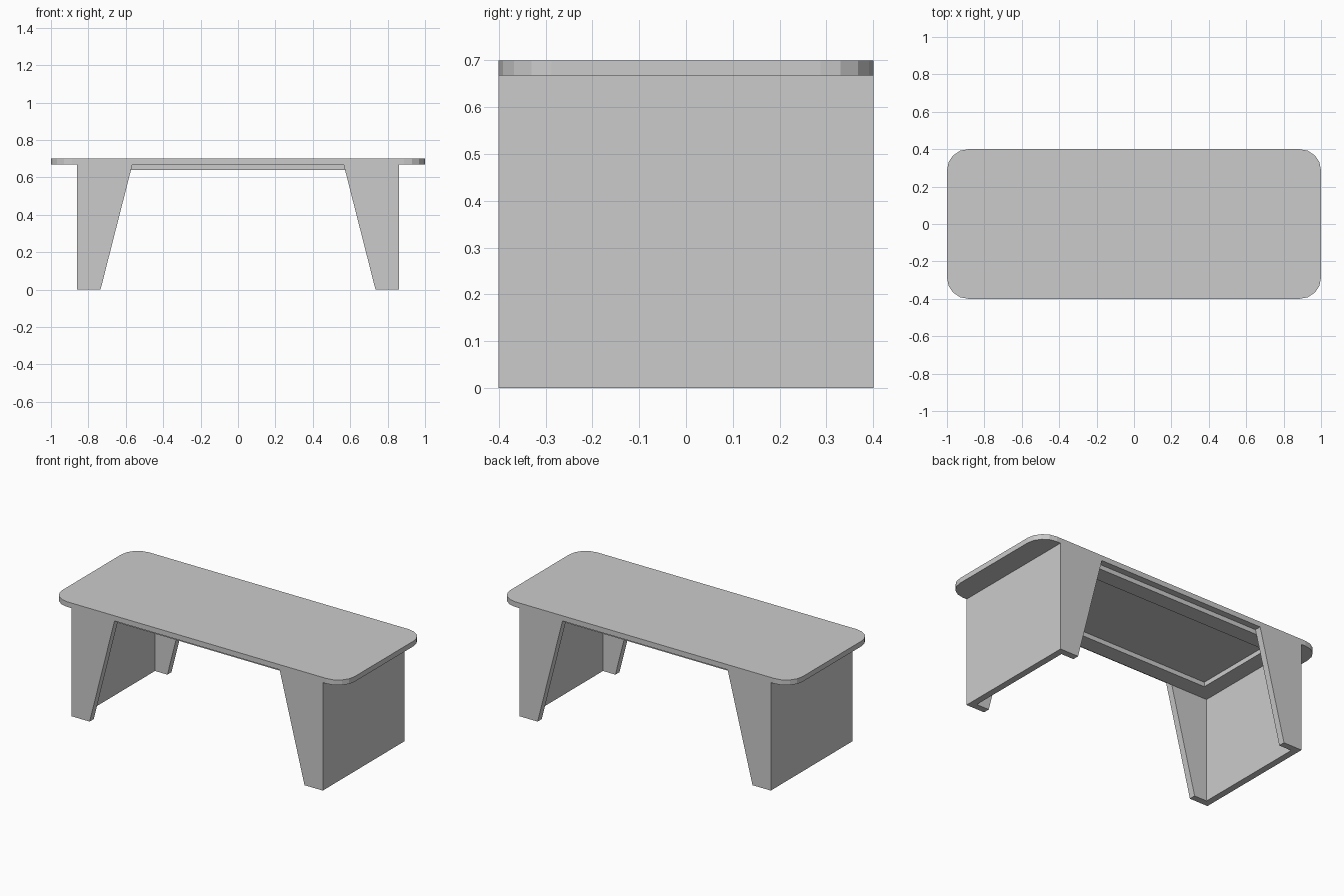
import bpy, bmesh
from math import cos, sin, pi
from mathutils import Vector

if "Cube" in bpy.data.objects:
    bpy.data.objects.remove(bpy.data.objects["Cube"])

T = 0.04                    # leg panel thickness
TOP_LOW, TOP_HIGH = 0.668, 0.70
RAIL_LOW = 0.64


def prism(name, outline, axis, lo, hi, mirror=(False, False)):
    """Extrude a 2D outline along y (outline in x,z) or z (outline in x,y)."""
    place = (lambda a, b: (a, lo, b)) if axis == 'y' else (lambda a, b: (a, b, lo))
    push = Vector((0, hi - lo, 0)) if axis == 'y' else Vector((0, 0, hi - lo))
    bm = bmesh.new()
    face = bm.faces.new([bm.verts.new(place(a, b)) for a, b in outline])
    new = bmesh.ops.extrude_face_region(bm, geom=[face], use_keep_orig=True)["geom"]
    bmesh.ops.translate(bm, vec=push, verts=[g for g in new if isinstance(g, bmesh.types.BMVert)])
    bmesh.ops.recalc_face_normals(bm, faces=bm.faces)
    mesh = bpy.data.meshes.new(name)
    bm.to_mesh(mesh)
    bm.free()
    ob = bpy.data.objects.new(name, mesh)
    bpy.context.collection.objects.link(ob)
    if any(mirror):
        m = ob.modifiers.new("mirror", 'MIRROR')
        m.use_axis = (mirror[0], mirror[1], False)
        m.use_mirror_merge = False
    return ob


def rect(x0, x1, y0, y1):
    return [(x0, y0), (x1, y0), (x1, y1), (x0, y1)]


# Tabletop with faceted rounded corners
R, SEG = 0.113, 4
corners = [(1, 1), (-1, 1), (-1, -1), (1, -1)]
outline = []
for q, (sx, sy) in enumerate(corners):
    for i in range(SEG + 1):
        a = (q + i / SEG) * pi / 2
        outline.append((sx * (1 - R) + R * cos(a), sy * (0.4 - R) + R * sin(a)))
prism("tabletop", outline, 'z', TOP_LOW, TOP_HIGH)

# Full-width end panels
prism("end_panel", rect(0.86 - T, 0.86, -0.4 + T, 0.4 - T), 'z', 0, TOP_LOW, (True, False))

# Tapered side panels that wrap around the end panels
prism("tapered_leg_side", [(0.735, 0), (0.86, 0), (0.86, TOP_LOW), (0.565, TOP_LOW)],
      'y', -0.4, -0.4 + T, (True, True))

# Support frame under the top: long rails and cross rails
prism("long_rail", rect(-0.86 + T, 0.86 - T, -0.36, -0.26), 'z', RAIL_LOW, TOP_LOW, (False, True))
prism("cross_rail", rect(0.72, 0.86 - T, -0.26, 0.26), 'z', RAIL_LOW, TOP_LOW, (True, False))
